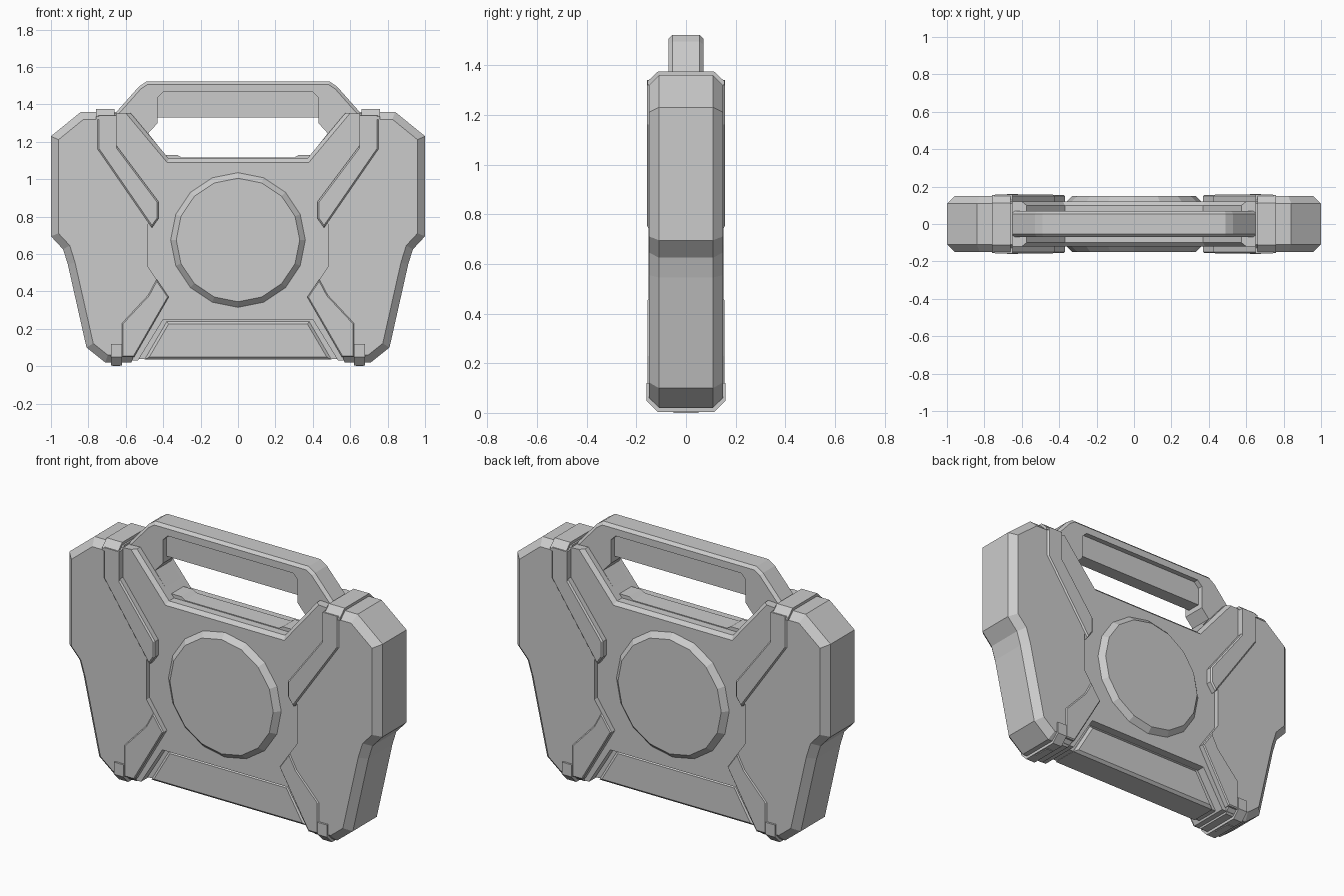
import bpy, bmesh, math
from mathutils import Vector

if "Cube" in bpy.data.objects:
    bpy.data.objects.remove(bpy.data.objects["Cube"])


def offset(profile, amounts):
    """Move each edge of a counter-clockwise profile inward by its own amount."""
    n = len(profile)
    pts = [Vector(p) for p in profile]
    normals = []
    for i in range(n):
        d = (pts[(i + 1) % n] - pts[i]).normalized()
        normals.append(Vector((-d.y, d.x)))
    out = []
    for i in range(n):
        a, b = normals[i - 1], normals[i]
        da, db = amounts[i - 1], amounts[i]
        det = a.x * b.y - a.y * b.x
        if abs(det) < 1e-4:
            out.append(pts[i] + a * da)
        else:
            out.append(pts[i] + Vector(((da * b.y - db * a.y) / det,
                                        (a.x * db - b.x * da) / det)))
    return out


def loft(name, rings, mirror=False):
    """Skin a list of closed rings and cap both ends."""
    bm = bmesh.new()
    rows = [[bm.verts.new(p) for p in ring] for ring in rings]
    n = len(rows[0])
    for r, s in zip(rows, rows[1:]):
        for i in range(n):
            j = (i + 1) % n
            bm.faces.new((r[i], r[j], s[j], s[i]))
    bm.faces.new(rows[0])
    bm.faces.new(rows[-1])
    bmesh.ops.recalc_face_normals(bm, faces=bm.faces)
    me = bpy.data.meshes.new(name)
    bm.to_mesh(me)
    bm.free()
    ob = bpy.data.objects.new(name, me)
    bpy.context.collection.objects.link(ob)
    if mirror:
        ob.modifiers.new("Mirror", 'MIRROR').use_mirror_merge = False
    return ob


def plate(name, profile, half, inset=0.0, depth=None, edges=None, mirror=False):
    """Front-view (x, z) profile with chamfered front and back rims."""
    n = len(profile)
    depth = inset if depth is None else depth
    amounts = [inset if edges is None or i in edges else 0.0 for i in range(n)]
    small = offset(profile, amounts)
    if inset == 0:
        layers = [(-half, profile), (half, profile)]
    else:
        layers = [(-half, small), (depth - half, profile),
                  (half - depth, profile), (half, small)]
    return loft(name, [[(p[0], y, p[1]) for p in prof] for y, prof in layers], mirror)


def band(name, profile, x0, x1):
    """Side-view (y, z) profile run along x and mirrored."""
    return loft(name, [[(x, y, z) for y, z in profile] for x in (x0, x1)], True)


def sym(half):
    """Complete a right-hand half profile with its mirror image."""
    return half + [(-x, z) for x, z in reversed(half)]


# central body
plate("body", sym([(0.40, 0.25), (0.535, 0.03), (0.62, 0.03), (0.62, 0.30),
                   (0.62, 1.08), (0.66, 1.15), (0.66, 1.35), (0.575, 1.355), (0.37, 1.11)]),
      0.12, 0.02, edges={7, 8, 9})

# armoured side panels
side = [(0.65, 1.36), (0.65, 1.18), (0.43, 0.88), (0.43, 0.81), (0.48, 0.76),
        (0.48, 0.53), (0.37, 0.37), (0.56, 0.05), (0.57, 0.02), (0.71, 0.02),
        (0.81, 0.10), (0.91, 0.545), (0.935, 0.625), (1.0, 0.695),
        (1.0, 1.23), (0.84, 1.36)]
plate("side_panel", side, 0.149, 0.04, edges=set(range(8, 16)), mirror=True)

# raised trims on the panels
plate("upper_trim", [(0.65, 1.34), (0.65, 1.18), (0.425, 0.88), (0.425, 0.79),
                     (0.46, 0.74), (0.75, 1.16), (0.75, 1.34)],
      0.157, 0.008, edges=set(range(1, 6)), mirror=True)
plate("lower_trim", [(0.435, 0.465), (0.37, 0.37), (0.555, 0.05), (0.62, 0.05),
                     (0.62, 0.23), (0.48, 0.38)],
      0.155, 0.006, mirror=True)

# clips wrapping the top and bottom of each panel
band("top_clip", [(-0.155, 1.32), (0.155, 1.32), (0.155, 1.335), (0.112, 1.375),
                  (-0.112, 1.375), (-0.155, 1.335)], 0.66, 0.76)
band("foot_clip", [(-0.16, 0.12), (-0.16, 0.05), (-0.115, 0.004), (0.115, 0.004),
                   (0.16, 0.05), (0.16, 0.12)], 0.62, 0.68)
band("foot_pad", [(-0.05, 0.03), (-0.05, 0.0), (0.05, 0.0), (0.05, 0.03)], 0.63, 0.67)

# sixteen-sided central disc
def circle(r, y):
    return [(r * math.sin(i * math.pi / 8), y, 0.675 + r * math.cos(i * math.pi / 8))
            for i in range(16)]


loft("disc", [circle(0.33, -0.15), circle(0.37, -0.11),
              circle(0.37, 0.11), circle(0.33, 0.15)])

# recessed bottom bar and its backing
plate("bottom_bar", [(-0.50, 0.035), (0.50, 0.035), (0.38, 0.24), (-0.38, 0.24)], 0.09, 0.015)
plate("bar_backing", [(-0.56, 0.04), (0.56, 0.04), (0.42, 0.27), (-0.42, 0.27)], 0.07)

# carrying handle: frame, thinner grip, lower rail
frame = sym([(0.38, 1.08), (0.60, 1.08), (0.65, 1.36), (0.53, 1.495), (0.49, 1.522)])
inner = [(-0.38, 1.12), (-0.48, 1.245), (-0.43, 1.30), (-0.43, 1.435), (-0.40, 1.465)]
frame += inner + [(-x, z) for x, z in reversed(inner)]
plate("handle_frame", frame, 0.07, 0.016, edges={2, 3, 4, 5, 6})
plate("handle_grip", [(-0.44, 1.33), (0.44, 1.33), (0.44, 1.475), (-0.44, 1.475)], 0.04)
plate("handle_rail", sym([(0.36, 1.06), (0.40, 1.13), (0.325, 1.13), (0.30, 1.115)]), 0.055)
